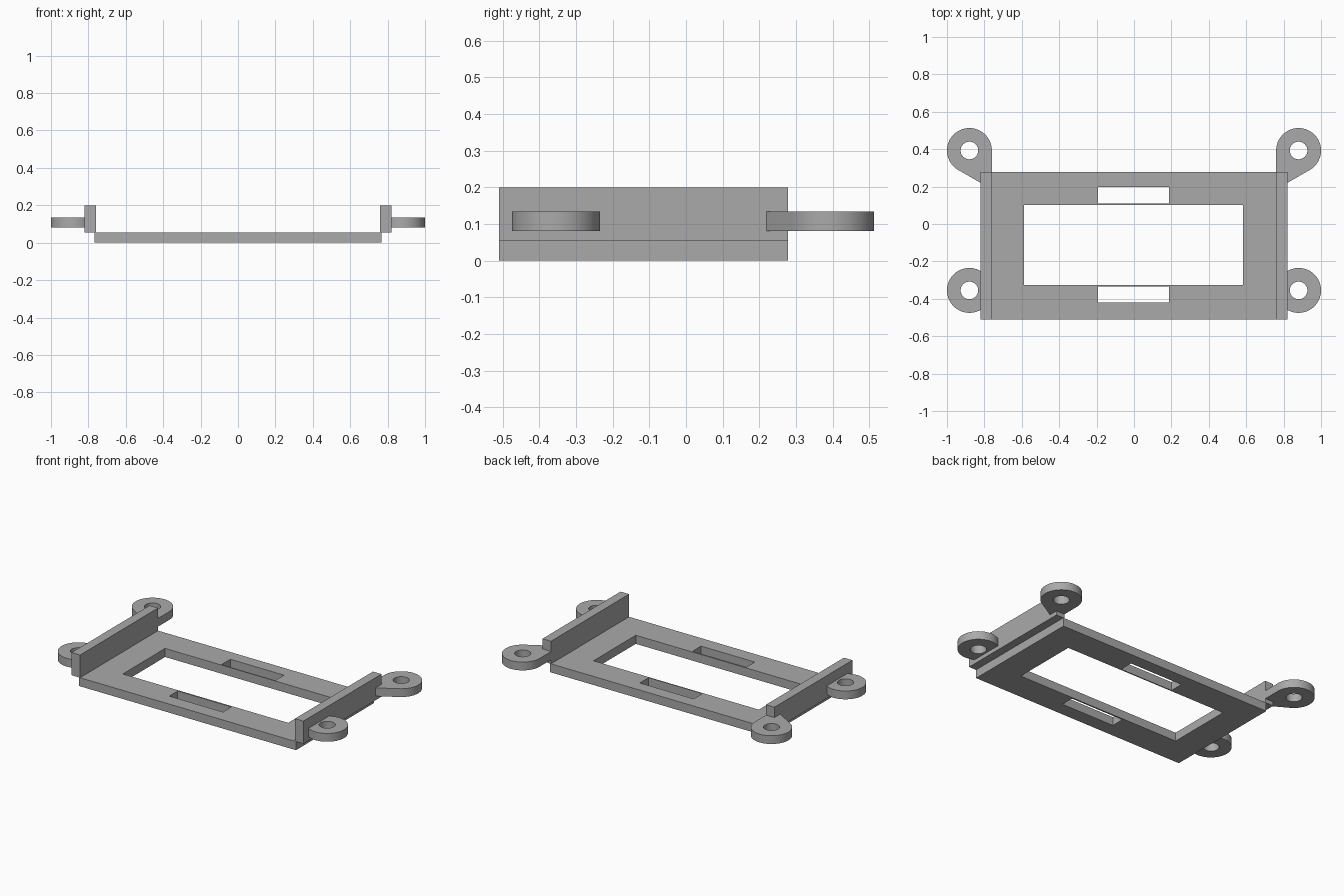
import bpy, bmesh
from math import cos, sin, radians

cube = bpy.data.objects.get("Cube")
if cube:
    bpy.data.objects.remove(cube, do_unlink=True)

grey = bpy.data.materials.new("light_grey")
grey.use_nodes = True
colour = (0.4, 0.4, 0.4, 1)
grey.diffuse_color = colour
grey.node_tree.nodes["Principled BSDF"].inputs["Base Color"].default_value = colour


def rect(x0, x1, y0, y1):
    return [(x0, y0), (x1, y0), (x1, y1), (x0, y1)]


def arc(x, y, r, start, end, n):
    angles = [radians(start + (end - start) * i / n) for i in range(n + 1)]
    return [(x + r * cos(a), y + r * sin(a)) for a in angles]


def circle(x, y, r, n=64):
    return arc(x, y, r, 0, 360, n)[:-1]


def slab(name, outlines, z0, z1):
    """Extrude a flat outline with holes between two heights."""
    curve = bpy.data.curves.new(name, "CURVE")
    curve.dimensions = "2D"
    curve.fill_mode = "BOTH"
    curve.extrude = (z1 - z0) / 2
    for points in outlines:
        spline = curve.splines.new("POLY")
        spline.points.add(len(points) - 1)
        for p, (x, y) in zip(spline.points, points):
            p.co = (x, y, 0, 1)
        spline.use_cyclic_u = True
    obj = bpy.data.objects.new(name, curve)
    bpy.context.collection.objects.link(obj)
    bpy.ops.object.select_all(action="DESELECT")
    obj.select_set(True)
    bpy.context.view_layer.objects.active = obj
    bpy.ops.object.convert(target="MESH")
    obj = bpy.context.object
    # Weld the caps to the sides and lift to height
    bm = bmesh.new()
    bm.from_mesh(obj.data)
    bmesh.ops.remove_doubles(bm, verts=bm.verts, dist=0.0001)
    bmesh.ops.translate(bm, verts=bm.verts, vec=(0, 0, (z0 + z1) / 2))
    bmesh.ops.recalc_face_normals(bm, faces=bm.faces)
    bm.to_mesh(obj.data)
    bm.free()
    obj.data.materials.clear()
    obj.data.materials.append(grey)
    bpy.ops.object.shade_smooth_by_angle(angle=radians(30))
    return obj


FRONT, BACK = -0.51, 0.278
BASE_TOP, WALL_TOP = 0.055, 0.2
EAR_Z = (0.081, 0.134)
EAR_X, EAR_R, HOLE_R = 0.88, 0.12, 0.047

# Base frame with the central window and two strap slots
slab("base_frame", [
    rect(-0.767, 0.767, FRONT, BACK),
    rect(-0.587, 0.583, -0.325, 0.102),
    rect(-0.192, 0.188, 0.109, 0.197),
    rect(-0.192, 0.188, -0.42, -0.335),
], 0, BASE_TOP)

# Side walls and mounting ears, mirrored left and right
for side, s in (("left", 1), ("right", -1)):
    def flip(points):
        return [(s * x, y) for x, y in points]

    slab(side + "_wall", [flip(rect(0.76, 0.82, FRONT, BACK))], BASE_TOP, WALL_TOP)

    slab(side + "_front_ear", [
        flip(circle(EAR_X, -0.355, EAR_R)),
        flip(circle(EAR_X, -0.355, HOLE_R)),
    ], *EAR_Z)

    # Rounded tip tapering down to the wall
    tip = arc(EAR_X, 0.393, EAR_R, 180, -60, 44)
    slab(side + "_back_ear", [
        flip(tip + [(0.817, 0.218), (0.76, 0.25)]),
        flip(circle(EAR_X, 0.393, HOLE_R)),
    ], *EAR_Z)
